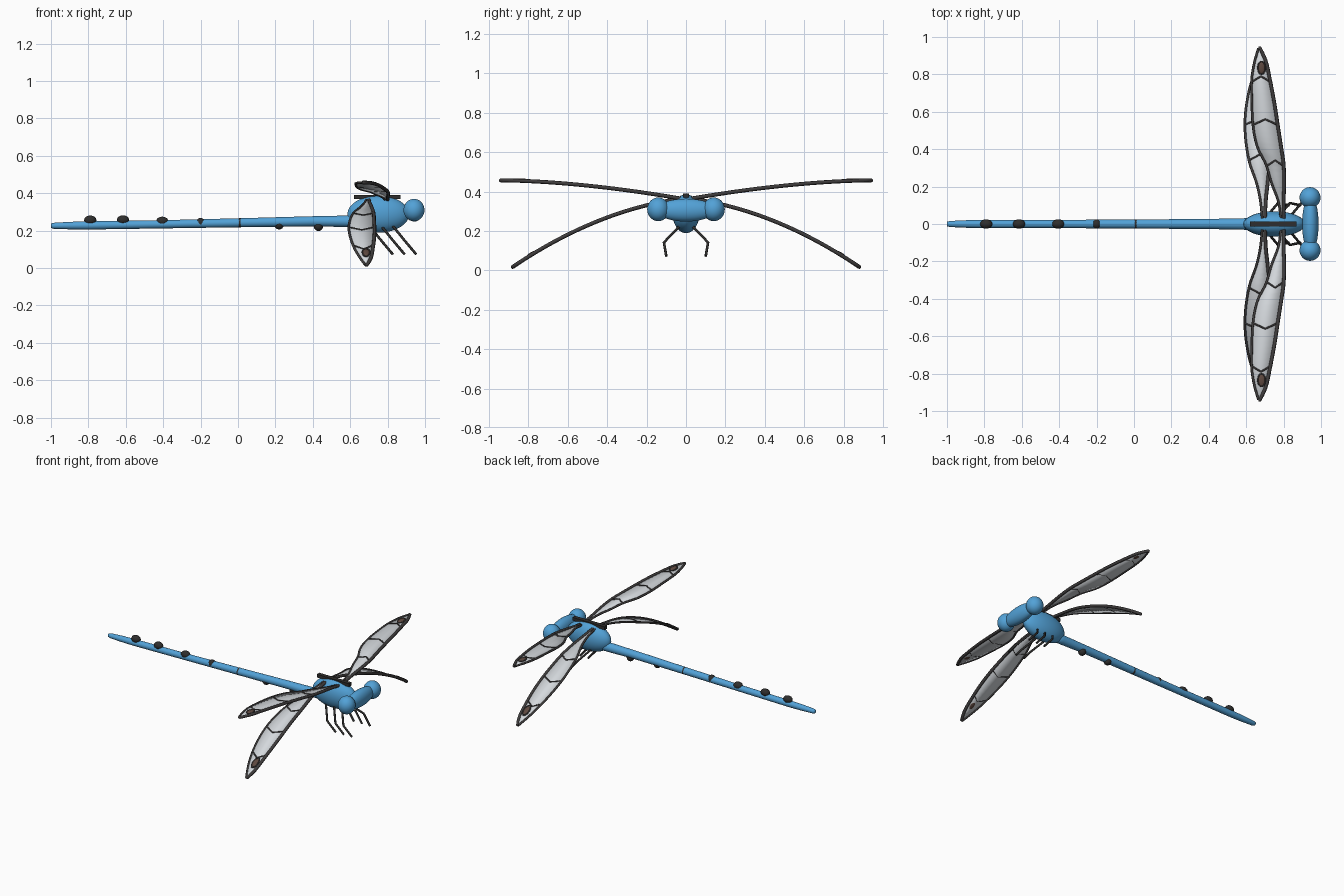
import bpy, bmesh, math
from mathutils import Vector

if "Cube" in bpy.data.objects:
    bpy.data.objects.remove(bpy.data.objects["Cube"])


def material(name, rgb):
    m = bpy.data.materials.new(name)
    m.diffuse_color = (*rgb, 1)
    m.use_nodes = True
    m.node_tree.nodes["Principled BSDF"].inputs["Base Color"].default_value = m.diffuse_color
    return m


BLUE = material("body_blue", (0.085, 0.36, 0.68))
DARK = material("charcoal", (0.028, 0.027, 0.026))
VEIN = material("vein_grey", (0.05, 0.046, 0.046))
FILM = material("wing_film", (0.66, 0.69, 0.72))
BROWN = material("wing_spot_brown", (0.11, 0.065, 0.05))


def finish(bm, name, mat):
    bmesh.ops.recalc_face_normals(bm, faces=bm.faces)
    me = bpy.data.meshes.new(name)
    bm.to_mesh(me)
    bm.free()
    me.materials.append(mat)
    for p in me.polygons:
        p.use_smooth = True
    ob = bpy.data.objects.new(name, me)
    bpy.context.collection.objects.link(ob)
    return ob


def ball(name, loc, size, mat, rot_x=0.0, seg=32):
    bm = bmesh.new()
    bmesh.ops.create_uvsphere(bm, u_segments=seg, v_segments=seg // 2, radius=1)
    ob = finish(bm, name, mat)
    ob.location, ob.scale, ob.rotation_euler = loc, size, (rot_x, 0, 0)
    return ob


def tube(name, pts, r, mat, closed=False):
    cu = bpy.data.curves.new(name, 'CURVE')
    cu.dimensions = '3D'
    cu.bevel_depth = r
    cu.bevel_resolution = 2
    cu.use_fill_caps = True
    sp = cu.splines.new('POLY')
    sp.points.add(len(pts) - 1)
    for p, co in zip(sp.points, pts):
        p.co = (*co, 1)
    sp.use_cyclic_u = closed
    cu.materials.append(mat)
    ob = bpy.data.objects.new(name, cu)
    bpy.context.collection.objects.link(ob)
    return ob


def sample(keys, y):
    """Smooth interpolation of leading and trailing edge x at span y."""
    i = max(k for k in range(len(keys) - 1) if keys[k][0] <= y + 1e-9)
    a, b = keys[i], keys[i + 1]
    p, n = keys[max(i - 1, 0)], keys[min(i + 2, len(keys) - 1)]
    h = b[0] - a[0]
    t = (y - a[0]) / h
    out = []
    for c in (1, 2):
        m0 = (b[c] - p[c]) / (b[0] - p[0]) * h
        m1 = (n[c] - a[c]) / (n[0] - a[0]) * h
        out.append((2*t**3 - 3*t*t + 1) * a[c] + (t**3 - 2*t*t + t) * m0
                   + (3*t*t - 2*t**3) * b[c] + (t**3 - t*t) * m1)
    return out


# Tail: lofted rings along x
rings = [(-1.0, .226, .012), (-.985, .226, .016), (-.9, .227, .020), (-.8, .228, .022),
         (-.4, .234, .022), (0, .242, .024), (.4, .25, .027), (.6, .25, .031), (.68, .252, .032)]
bm = bmesh.new()
loops = []
for x, z, r in rings:
    loops.append([bm.verts.new((x, r * math.cos(a), z + r * math.sin(a)))
                  for a in (2 * math.pi * k / 20 for k in range(20))])
for a, b in zip(loops, loops[1:]):
    for k in range(20):
        bm.faces.new((a[k], a[(k + 1) % 20], b[(k + 1) % 20], b[k]))
bm.faces.new(loops[0])
bm.faces.new(loops[-1])
finish(bm, "tail", BLUE)

# Dark tail spots, drifting from above the tail to below it
for x, z in [(-.79, .256), (-.615, .257), (-.405, .25), (-.2, .243),
             (.01, .242), (.22, .231), (.43, .223)]:
    ball("tail_spot", (x, 0, z), (.033 if x < -.3 else .025, .025, .025), DARK, seg=16)

# Thorax, head and eyes
ball("thorax", (.75, 0, .288), (.165, .068, .099), BLUE)
ball("head", (.943, 0, .306), (.044, .15, .058), BLUE)
for s in (-1, 1):
    ball("eye", (.941, s * .141, .310), (.056, .056, .060), BLUE)

# Back stripe: flat bar along the thorax
bm = bmesh.new()
bmesh.ops.create_cube(bm, size=1)
bar = finish(bm, "back_stripe", DARK)
bar.location, bar.scale = (.745, 0, .380), (.25, .028, .022)
for p in bar.data.polygons:
    p.use_smooth = False

# Legs: bent tubes, three pairs
for s in (-1, 1):
    for x in (.705, .768, .83):
        tube("leg", [(x, s * .035, .222), (x + .065, s * .112, .142),
                     (x + .123, s * .10, .073)], .007, DARK)

# Wings: keys are span y, leading edge x, trailing edge x
front_keys = [(.03, .80, .786), (.12, .80, .772), (.22, .803, .735), (.32, .80, .705),
              (.41, .787, .66), (.52, .77, .637), (.65, .75, .63), (.78, .725, .63),
              (.87, .705, .645), (.94, .674, .666)]
hind_keys = [(.03, .70, .686), (.13, .705, .675), (.22, .715, .655), (.33, .725, .617),
             (.45, .728, .597), (.55, .73, .593), (.65, .728, .603), (.75, .72, .625),
             (.83, .71, .655), (.88, .69, .68)]


def front_z(y):
    return .36 + .097 * (1 - max(0, 1 - y / .94) ** 1.7)


def hind_z(y):
    return .367 - .12 * y - .315 * y * y


def wing(name, keys, height, veins, spot, s):
    n = 30
    y0, y1 = keys[0][0], keys[-1][0]
    lead, trail = [], []
    for i in range(n + 1):
        y = y0 + (y1 - y0) * i / n
        a, b = sample(keys, y)
        lead.append(Vector((a, s * y, height(y))))
        trail.append(Vector((b, s * y, height(y))))
    # Membrane
    bm = bmesh.new()
    va = [bm.verts.new(p) for p in lead]
    vb = [bm.verts.new(p) for p in trail]
    for i in range(n):
        bm.faces.new((va[i], va[i + 1], vb[i + 1], vb[i]))
    ob = finish(bm, name + "_membrane", FILM)
    mod = ob.modifiers.new("thickness", 'SOLIDIFY')
    mod.thickness, mod.offset = .004, 0
    # Rim
    tube(name + "_leading_edge", lead + [trail[-1]], .010, VEIN)
    tube(name + "_trailing_edge", trail, .007, VEIN)
    # Chevron cross veins
    for y in veins:
        a, b = sample(keys, y)
        m = y + .03
        tube(name + "_vein", [(a, s * y, height(y) + .002),
                              ((a + b) / 2, s * m, height(m) + .002),
                              (b, s * y, height(y) + .002)], .005, VEIN)
    # Tip spot with dark rim
    x, y = spot
    slope = math.atan2(height(y + .02) - height(y - .02), .04) * s
    z = height(y)
    ball(name + "_spot", (x, s * y, z + .004), (.019, .033, .009), BROWN, slope, 20)
    ring = []
    for k in range(20):
        t = 2 * math.pi * k / 20
        dy = .034 * math.sin(t)
        ring.append((x + .02 * math.cos(t), s * (y + dy), height(y + dy) + .005))
    tube(name + "_spot_rim", ring, .004, VEIN, True)


for s in (-1, 1):
    wing("front_wing", front_keys, front_z, (.31, .53, .76), (.682, .835), s)
    wing("hind_wing", hind_keys, hind_z, (.34, .53, .72), (.685, .785), s)
